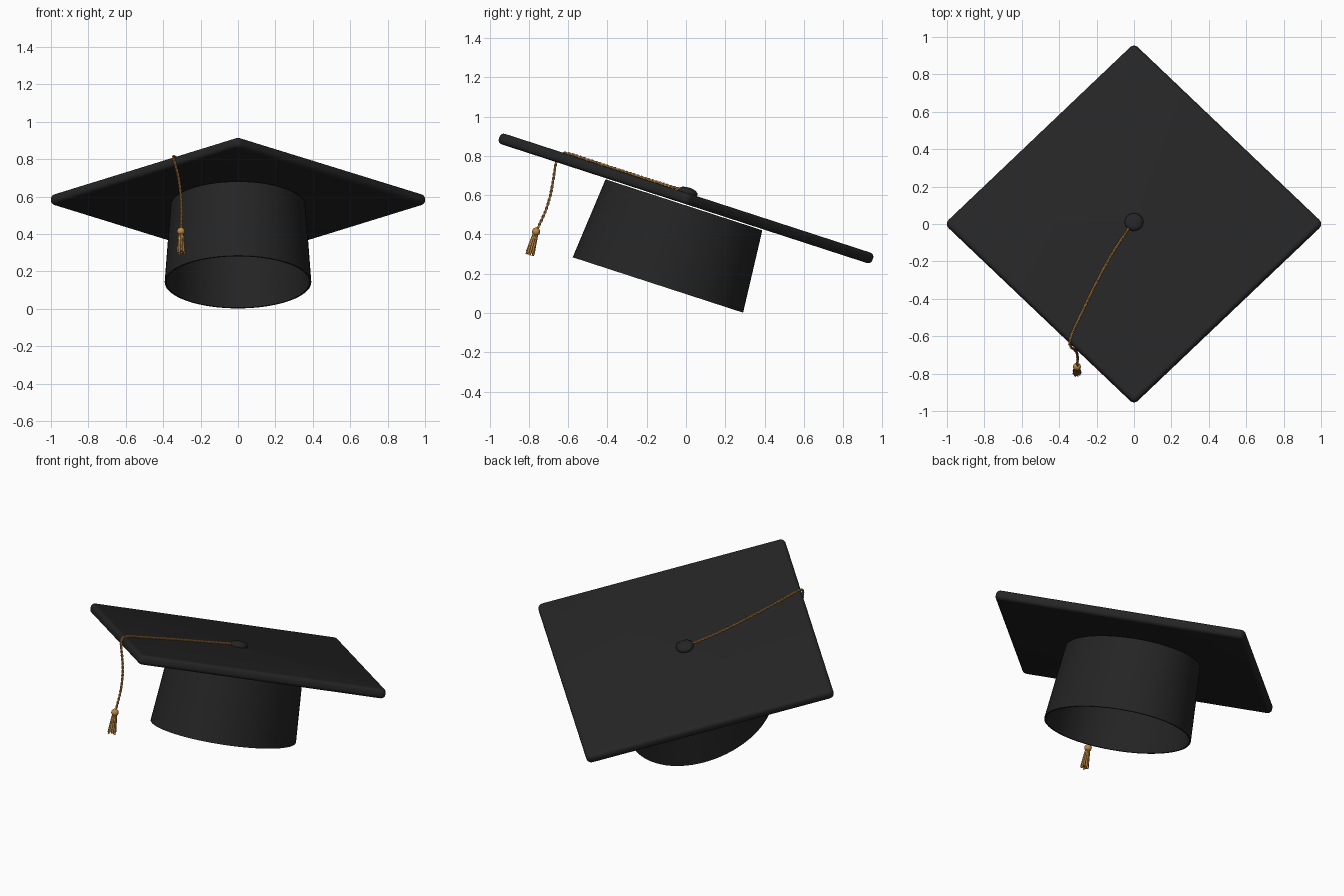
import bpy, bmesh, math
from mathutils import Matrix, Vector

if "Cube" in bpy.data.objects:
    bpy.data.objects.remove(bpy.data.objects["Cube"])

TILT = Matrix.Translation((0, 0, 0.583)) @ Matrix.Rotation(math.radians(-18), 4, 'X')


def material(name, rgb):
    m = bpy.data.materials.new(name)
    m.diffuse_color = (*rgb, 1)
    m.use_nodes = True
    m.node_tree.nodes["Principled BSDF"].inputs["Base Color"].default_value = m.diffuse_color
    return m


BLACK = material("black cloth", (0.018, 0.018, 0.018))
GOLD = material("gold thread", (0.52, 0.25, 0.06))


def add_mesh(name, bm, mat, matrix, angle=35):
    bmesh.ops.recalc_face_normals(bm, faces=bm.faces[:])
    me = bpy.data.meshes.new(name)
    bm.to_mesh(me)
    bm.free()
    me.materials.append(mat)
    ob = bpy.data.objects.new(name, me)
    bpy.context.collection.objects.link(ob)
    ob.matrix_world = matrix
    bpy.ops.object.select_all(action='DESELECT')
    ob.select_set(True)
    bpy.context.view_layer.objects.active = ob
    bpy.ops.object.shade_smooth_by_angle(angle=math.radians(angle))
    return ob


def lathe(name, profile, mat, matrix, sx=1, sy=1, n=64, closed=False):
    """Spin (radius, height) points round z, with elliptical scaling."""
    bm = bmesh.new()
    rings = []
    for r, z in profile:
        rings.append([bm.verts.new((r * sx * math.cos(2 * math.pi * i / n),
                                    r * sy * math.sin(2 * math.pi * i / n), z)) for i in range(n)])
    pairs = list(zip(rings, rings[1:]))
    if closed:
        pairs.append((rings[-1], rings[0]))
    for a, b in pairs:
        for i in range(n):
            j = (i + 1) % n
            bm.faces.new((a[i], a[j], b[j], b[i]))
    if not closed:
        bm.faces.new(rings[0])
        bm.faces.new(rings[-1])
    return add_mesh(name, bm, mat, matrix)


def tube(name, strands, radius, mat):
    """One curve object with a round bevel; strands are lists of (point, radius factor)."""
    cu = bpy.data.curves.new(name, 'CURVE')
    cu.dimensions = '3D'
    cu.bevel_depth = radius
    cu.bevel_resolution = 1
    cu.use_fill_caps = True
    for pts in strands:
        sp = cu.splines.new('POLY')
        sp.points.add(len(pts) - 1)
        sp.use_smooth = True
        for p, (co, f) in zip(sp.points, pts):
            p.co = (*co, 1)
            p.radius = f
    cu.materials.append(mat)
    ob = bpy.data.objects.new(name, cu)
    bpy.context.collection.objects.link(ob)
    return ob


# Board: square slab on its corner, rounded corners and rim
bm = bmesh.new()
bmesh.ops.create_cube(bm, size=1)
side = 1.012 * math.sqrt(2)
bmesh.ops.scale(bm, vec=(side, side, 0.056), verts=bm.verts[:])
bmesh.ops.rotate(bm, matrix=Matrix.Rotation(math.pi / 4, 3, 'Z'), verts=bm.verts[:])
upright = [e for e in bm.edges if abs(e.verts[0].co.z - e.verts[1].co.z) > 0.01]
bmesh.ops.bevel(bm, geom=upright, offset=0.03, segments=6, profile=0.5, affect='EDGES')
rim = [e for e in bm.edges if abs(e.verts[0].co.z - e.verts[1].co.z) < 0.01]
bmesh.ops.bevel(bm, geom=rim, offset=0.022, segments=5, profile=0.5, affect='EDGES')
add_mesh("board", bm, BLACK, TILT)

# Skull cap: hollow oval band, open below
lathe("skull_cap", [(0.92, -0.034), (1.0, -0.463), (0.975, -0.463), (0.895, -0.034)],
      BLACK, TILT, sx=0.392, sy=0.456, n=80, closed=True)

# Button on top
button = [(0.047, 0.024), (0.05, 0.034), (0.047, 0.043), (0.037, 0.051), (0.02, 0.056), (0.006, 0.057)]
lathe("button", button, BLACK, TILT, n=32)

# Cord path: over the board, round its edge and hanging down
path = [Vector(p) for p in (
    (-0.015, -0.005, 0.625), (-0.04, -0.04, 0.634), (-0.13, -0.18, 0.677), (-0.215, -0.34, 0.729),
    (-0.285, -0.485, 0.776), (-0.335, -0.595, 0.811), (-0.345, -0.637, 0.808), (-0.335, -0.66, 0.77),
    (-0.318, -0.672, 0.70), (-0.306, -0.688, 0.61), (-0.302, -0.715, 0.52), (-0.304, -0.76, 0.42))]


def spline(pts, steps):
    ext = [pts[0] * 2 - pts[1]] + pts + [pts[-1] * 2 - pts[-2]]
    out = []
    for a, b, c, d in zip(ext, ext[1:], ext[2:], ext[3:]):
        for s in range(steps):
            t = s / steps
            out.append(0.5 * (2 * b + (c - a) * t + (2 * a - 5 * b + 4 * c - d) * t * t
                              + (3 * b - a - 3 * c + d) * t ** 3))
    return out + [pts[-1]]


# Twisted cord made of two strands
line = spline(path, 32)
twisted = [[], []]
turn = 0.0
for i, p in enumerate(line):
    q, r = line[max(i - 1, 0)], line[min(i + 1, len(line) - 1)]
    tangent = (r - q).normalized()
    u = tangent.cross(Vector((1, 0, 0))).normalized()
    v = tangent.cross(u)
    turn += (p - q).length / 0.045 * 2 * math.pi
    for k in range(2):
        a = turn + k * math.pi
        twisted[k].append((p + 0.0035 * (u * math.cos(a) + v * math.sin(a)), 1))
tube("cord", twisted, 0.0042, GOLD)

# Tassel: knot, neck band and flaring threads along a leaning axis
top, end = Vector((-0.305, -0.763, 0.414)), Vector((-0.305, -0.796, 0.295))
axis = (end - top).normalized()
frame = Matrix.Translation(top) @ axis.to_track_quat('Z', 'Y').to_matrix().to_4x4()
knot = [(0.021 * math.sin(math.pi * (i + 0.3) / 10.6), -0.021 * math.cos(math.pi * (i + 0.3) / 10.6))
        for i in range(11)]
lathe("tassel_knot", knot, GOLD, frame, n=20)
lathe("tassel_core", [(0.011, 0.015), (0.015, 0.03), (0.013, 0.06), (0.013, 0.112)], GOLD, frame, n=12)

threads = []
for i in range(9):
    a = 2 * math.pi * i / 9
    length = 0.124 - 0.006 * (i % 3)
    pts = []
    for t, r, f in ((0.12, 0.010, 0.8), (0.3, 0.012, 0.9), (0.6, 0.0145, 1), (1, 0.019, 1)):
        pts.append((frame @ Vector((r * math.cos(a), r * math.sin(a), t * length)), f))
    threads.append(pts)
tube("tassel_threads", threads, 0.0058, GOLD)
